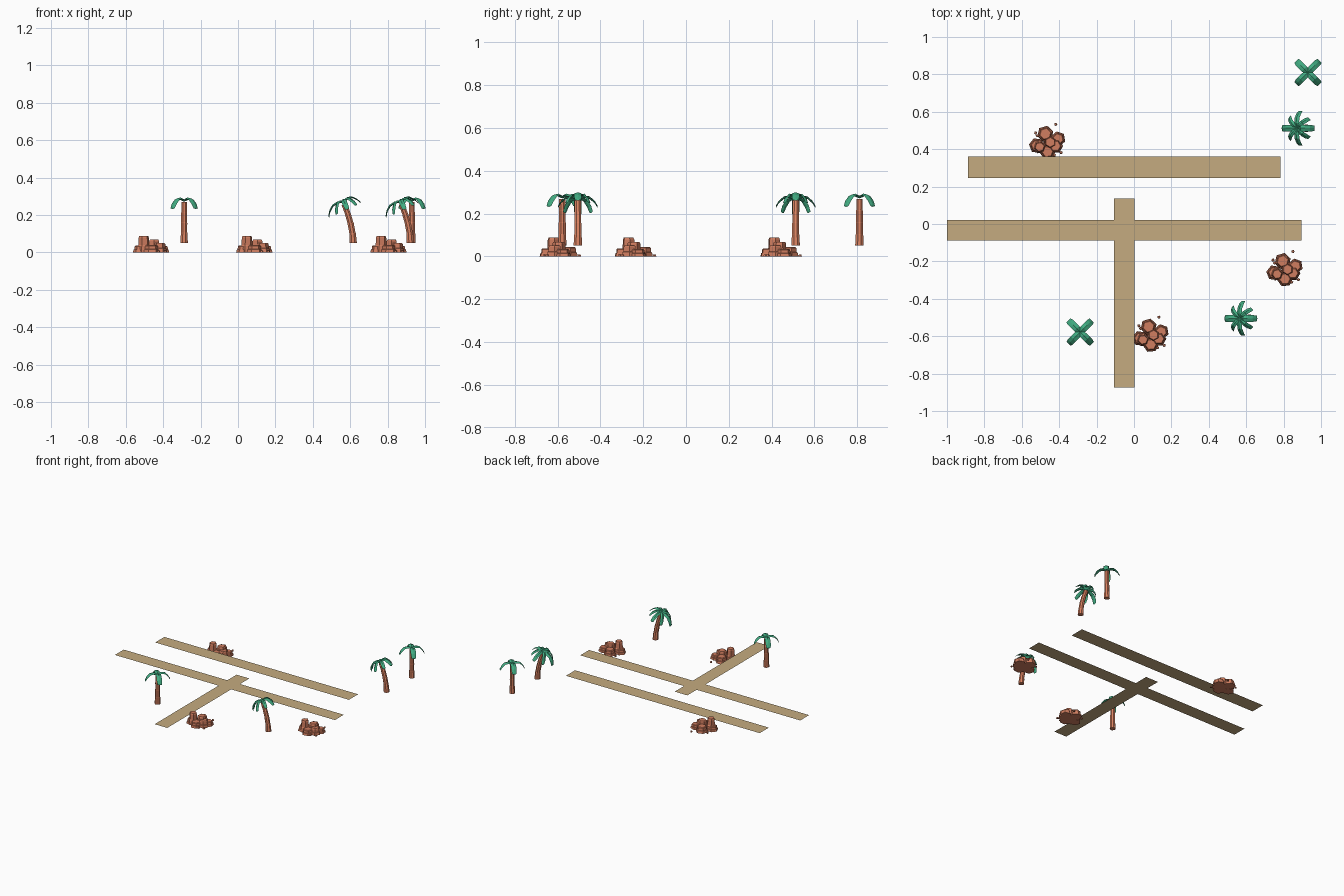
import bpy, bmesh, math
from mathutils import Vector, Matrix

if "Cube" in bpy.data.objects:
    bpy.data.objects.remove(bpy.data.objects["Cube"])


def material(name, rgb):
    m = bpy.data.materials.new(name)
    m.diffuse_color = (*rgb, 1)
    m.use_nodes = True
    m.node_tree.nodes["Principled BSDF"].inputs["Base Color"].default_value = m.diffuse_color
    return m


PATH = material("sandy path", (0.56, 0.41, 0.215))
BARK = material("palm bark", (0.70, 0.225, 0.12))
LEAF = material("palm green", (0.054, 0.413, 0.223))
ROCK = material("red rock", (0.63, 0.205, 0.115))
GROUND = 0.05    # level of the paths and palm feet


def finish(bm, name, mat, loc=(0, 0, 0), recalc=True):
    if recalc:
        bmesh.ops.recalc_face_normals(bm, faces=bm.faces)
    me = bpy.data.meshes.new(name)
    bm.to_mesh(me)
    bm.free()
    me.materials.append(mat)
    ob = bpy.data.objects.new(name, me)
    ob.location = loc
    bpy.context.collection.objects.link(ob)
    return ob


def bridge(bm, loops):
    """Skin a list of point loops into a closed solid."""
    rings = [[bm.verts.new(p) for p in loop] for loop in loops]
    n = len(rings[0])
    for a, b in zip(rings, rings[1:]):
        for i in range(n):
            j = (i + 1) % n
            bm.faces.new((a[i], a[j], b[j], b[i]))
    bm.faces.new(rings[0][::-1])
    bm.faces.new(rings[-1])


def ring(c, r, n, tilt=0.0, turn=0.0):
    """Polygon around c, leaning towards -x by tilt."""
    rot = Matrix.Rotation(-tilt, 3, 'Y')
    return [Vector(c) + rot @ Vector((r * math.cos(turn + 2 * math.pi * i / n),
                                      r * math.sin(turn + 2 * math.pi * i / n), 0))
            for i in range(n)]


# Flat paths
def path(name, x0, x1, y0, y1):
    bm = bmesh.new()
    bm.faces.new([bm.verts.new(p) for p in
                  ((x0, y0, GROUND), (x1, y0, GROUND), (x1, y1, GROUND), (x0, y1, GROUND))])
    finish(bm, name, PATH, recalc=False)


path("back_path", -0.887, 0.783, 0.247, 0.36)
path("middle_path", -1.0, 0.896, -0.087, 0.022)
path("cross_path", -0.107, 0.002, -0.873, 0.136)


# Palm trunk: a few slightly flared segments along a leaning curve
def trunk(name, base, lean, height, segs=4):
    bm = bmesh.new()

    def at(t):
        return Vector((-lean * t ** 1.8, 0, GROUND + height * t))

    loops = []
    for s in range(segs):
        for t, k in ((s / segs, 1.08 if s == 0 else 0.94), ((s + 0.93) / segs, 1.0)):
            r = (0.020 - 0.004 * t) * k
            tilt = math.atan2(1.8 * lean * t ** 0.8, height)
            loops.append(ring(at(t), r, 8, tilt, math.pi / 8))
    bridge(bm, loops)
    finish(bm, name, BARK, (*base, 0))
    return at(0.97)


# Palm crown: broad, blunt leaves that run out level and then droop
ARCH = ((0.0, 0.006, 0.85), (0.3, 0.017, 1.0), (0.6, 0.012, 1.0),
        (0.85, -0.010, 1.0), (1.0, -0.034, 0.8))


def crown(name, base, top, leaves, tilt):
    bm = bmesh.new()
    for angle, length, width in leaves:
        rot = Matrix.Rotation(-tilt, 3, 'Y') @ Matrix.Rotation(math.radians(angle), 3, 'Z')
        loops = []
        for t, z, k in ARCH:
            x, w = t * length, width * k
            sect = ((x, -w, z - 0.005), (x, 0, z - 0.009), (x, w, z - 0.005), (x, 0, z + 0.002))
            loops.append([top + rot @ Vector(p) for p in sect])
        bridge(bm, loops)
    finish(bm, name, LEAF, (*base, 0))


STRAIGHT = [(45 + 90 * i, 0.088, 0.019) for i in range(4)]
BENT = [(0, 0.080, 0.018), (180, 0.108, 0.018), (90, 0.092, 0.014), (270, 0.092, 0.014),
        (45, 0.072, 0.013), (315, 0.072, 0.013), (135, 0.088, 0.013), (225, 0.088, 0.013)]

for tag, base in (("left", (-0.288, -0.578)), ("right", (0.93, 0.81))):
    tip = trunk("straight_palm_trunk_" + tag, base, 0.0, 0.222)
    crown("straight_palm_leaves_" + tag, base, tip + Vector((0, 0, 0.009)), STRAIGHT, 0)

for tag, base in (("front", (0.616, -0.505)), ("back", (0.922, 0.512))):
    tip = trunk("bent_palm_trunk_" + tag, base, 0.050, 0.212)
    crown("bent_palm_leaves_" + tag, base, tip + Vector((0, 0, 0.012)), BENT, math.radians(24))


# Rock piles: (x, y, radius, height, turn) of stepped hexagonal rocks, then pebbles
COLUMNS = ((-0.042, -0.025, 0.030, 0.088, 0.2), (0.014, 0.0, 0.032, 0.068, 0.5),
           (0.042, -0.020, 0.034, 0.050, 0.0), (-0.058, -0.018, 0.035, 0.036, 0.9),
           (-0.012, 0.045, 0.037, 0.044, 0.3), (0.056, 0.018, 0.034, 0.034, 0.7),
           (0.0, -0.050, 0.036, 0.038, 0.1))
PEBBLES = ((0.043, 0.096), (-0.064, 0.050), (-0.055, 0.035), (0.072, -0.055), (0.036, -0.068))


def rock_pile(name, base):
    bm = bmesh.new()
    for x, y, r, h, turn in COLUMNS:
        profile = ((1.2, 0), (1.1, 0.40), (0.98, 0.45), (0.94, 0.88), (0.8, 1.0))
        bridge(bm, [ring((x, y, h * z), r * k, 6, 0, turn) for k, z in profile])
    for i, (x, y) in enumerate(PEBBLES):
        bridge(bm, [ring((x, y, z), r, 5, 0, i) for r, z in ((0.009, 0), (0.006, 0.009))])
    finish(bm, name, ROCK, (*base, 0))


rock_pile("front_rocks", (0.09, -0.594))
rock_pile("right_rocks", (0.807, -0.243))
rock_pile("back_rocks", (-0.462, 0.437))
